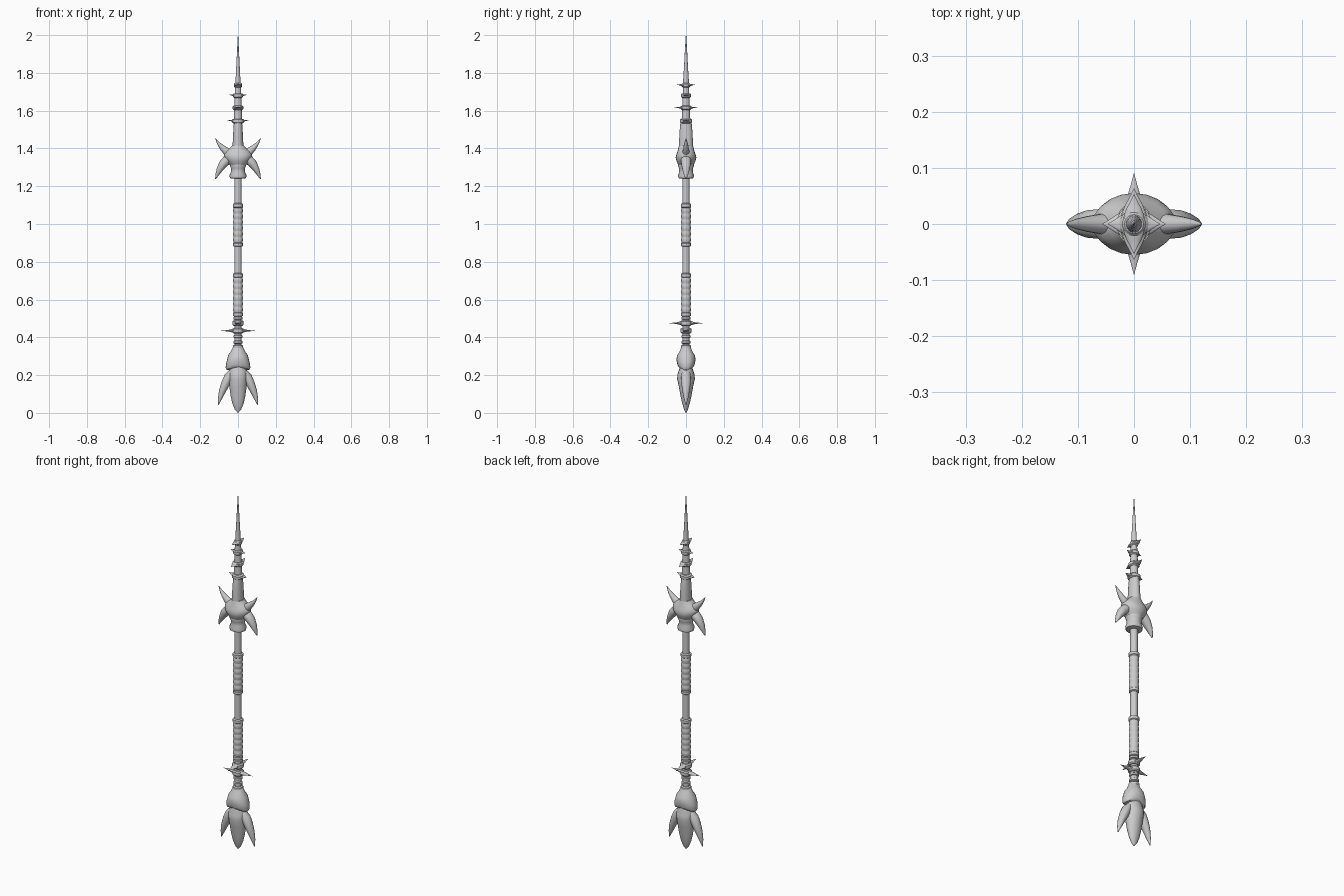
import bpy, bmesh
from math import sin, cos, tau, radians
from mathutils import Vector


def loft(name, stations, sides=20, turn=0, sag=0):
    """Skin ellipses along an xz path: (x, z, in-plane radius, y radius)."""
    bm = bmesh.new()
    pts = [Vector((s[0], 0, s[1])) for s in stations]
    rings = []
    for i, (x, z, ra, ry) in enumerate(stations):
        t = (pts[min(i + 1, len(pts) - 1)] - pts[max(i - 1, 0)]).normalized()
        n = Vector((t.z, 0, -t.x))
        ring = []
        for k in range(sides):
            a = tau * k / sides
            co = pts[i] + n * ra * cos(a) + Vector((0, ry * sin(a), 0))
            # lower the side lobes so the rim arches over front and back
            if sag and i < len(stations) / 2:
                co.z -= sag * cos(a) ** 2
            ring.append(bm.verts.new(co))
        rings.append(ring)
    for r0, r1 in zip(rings, rings[1:]):
        for k in range(sides):
            j = (k + 1) % sides
            bm.faces.new((r0[k], r0[j], r1[j], r1[k]))
    bm.faces.new(rings[0][::-1])
    bm.faces.new(rings[-1])
    bmesh.ops.recalc_face_normals(bm, faces=bm.faces)
    me = bpy.data.meshes.new(name)
    bm.to_mesh(me)
    bm.free()
    ob = bpy.data.objects.new(name, me)
    bpy.context.collection.objects.link(ob)
    ob.rotation_euler.z = radians(turn)
    bpy.ops.object.select_all(action='DESELECT')
    ob.select_set(True)
    bpy.context.view_layer.objects.active = ob
    bpy.ops.object.shade_smooth_by_angle(angle=radians(40))
    return ob


def turned(name, profile, sag=0):
    """Upright part from (z, x radius, y radius)."""
    return loft(name, [(0, z, rx, ry) for z, rx, ry in profile], sag=sag)


def collar(name, z, r, h):
    turned(name, [(z - h, r * .8, r * .8), (z - h * .6, r, r),
                  (z + h * .6, r, r), (z + h, r * .8, r * .8)])


def pair(name, stations):
    for side, s in (("right", 1), ("left", -1)):
        loft(f"{name}_{side}", [(s * x, z, a, b) for x, z, a, b in stations], 14)


def cross_blade(name, z, reach, width, thick, turn, lift=0):
    """Double-ended thorn lying across the shaft."""
    prof = [(-1, .03, .03), (-.8, .2, .3), (-.55, .45, .7), (-.3, 1, 1),
            (0, 1.1, 1.1), (.3, 1, 1), (.55, .45, .7), (.8, .2, .3), (1, .03, .03)]
    loft(name, [(u * reach, z + lift * u * u, t * thick, w * width)
                for u, t, w in prof], 12, turn)


# shaft
turned("shaft", [(.3, .019, .019), (1.28, .019, .019)])

# two ribbed grips
for name, z0 in (("lower_grip", .51), ("upper_grip", .88)):
    prof = [(z0, .02, .02), (z0 + .004, .026, .026), (z0 + .018, .026, .026)]
    for i in range(6):
        z = z0 + .022 + i * .031
        prof += [(z, .0225, .0225), (z + .008, .0255, .0255),
                 (z + .021, .0255, .0255), (z + .029, .0225, .0225)]
    prof += [(z0 + .21, .027, .027), (z0 + .226, .027, .027), (z0 + .23, .02, .02)]
    turned(name, prof)

# guard thorns and collars above the pommel
cross_blade("guard_thorn_x", .435, .09, .017, .010, 0)
cross_blade("guard_thorn_y", .475, .09, .017, .010, 90)
for i, (z, r, h) in enumerate([(.435, .030, .014), (.475, .030, .014), (.502, .025, .008),
                               (.405, .024, .008), (.375, .024, .009), (.35, .027, .01)]):
    collar(f"guard_collar_{i}", z, r, h)

# pommel: hood, bud and side claws
turned("pommel_hood", [(.247, .045, .036), (.246, .06, .042), (.257, .066, .046),
                       (.283, .062, .051), (.305, .052, .047), (.325, .038, .034),
                       (.345, .029, .026), (.355, .022, .022)], sag=.018)
turned("pommel_bud", [(.003, .004, .004), (.02, .018, .011), (.05, .03, .02),
                      (.09, .039, .029), (.14, .046, .038), (.18, .05, .047),
                      (.205, .051, .045), (.23, .046, .036), (.26, .043, .033)])
pair("pommel_claw", [(.032, .215, .018, .022), (.05, .19, .024, .026),
                     (.066, .155, .023, .025), (.083, .115, .018, .019),
                     (.095, .078, .011, .012), (.104, .043, .002, .002)])

# head: base collar, body and neck
turned("head_base", [(1.24, .03, .03), (1.243, .043, .04), (1.258, .045, .042),
                     (1.275, .037, .036), (1.295, .037, .037), (1.308, .043, .043),
                     (1.325, .04, .04)])
turned("head_body", [(1.302, .035, .033), (1.315, .047, .042), (1.335, .062, .051),
                     (1.352, .072, .055), (1.368, .075, .051), (1.385, .064, .045),
                     (1.4, .045, .041), (1.415, .032, .037)])
turned("neck", [(1.39, .028, .038), (1.43, .028, .037), (1.49, .025, .034),
                (1.535, .022, .030), (1.56, .021, .024)])

# head horns
pair("upper_horn", [(.03, 1.365, .024, .02), (.06, 1.383, .021, .018),
                    (.083, 1.404, .015, .014), (.103, 1.427, .008, .009),
                    (.12, 1.453, .0015, .002)])
pair("lower_horn", [(.035, 1.352, .022, .024), (.06, 1.337, .025, .027),
                    (.08, 1.316, .023, .025), (.098, 1.287, .016, .019),
                    (.111, 1.26, .009, .011), (.119, 1.239, .002, .002)])

# spear tip
turned("spear_tip", [(1.53, .022, .022), (1.62, .02, .02), (1.72, .016, .016),
                     (1.76, .013, .015), (1.84, .009, .010), (1.92, .005, .006),
                     (2.0, .001, .001)])
# alternating thorns with collars along the tip
for i, (z, reach, turn, r) in enumerate([(1.545, .056, 0, .032), (1.615, .063, 90, .028),
                                         (1.68, .046, 0, .026), (1.735, .053, 90, .021)]):
    cross_blade(f"tip_thorn_{i}", z, reach, .024 - .002 * i, .009, turn, .004)
    collar(f"tip_collar_{i}", z, r, .012)
